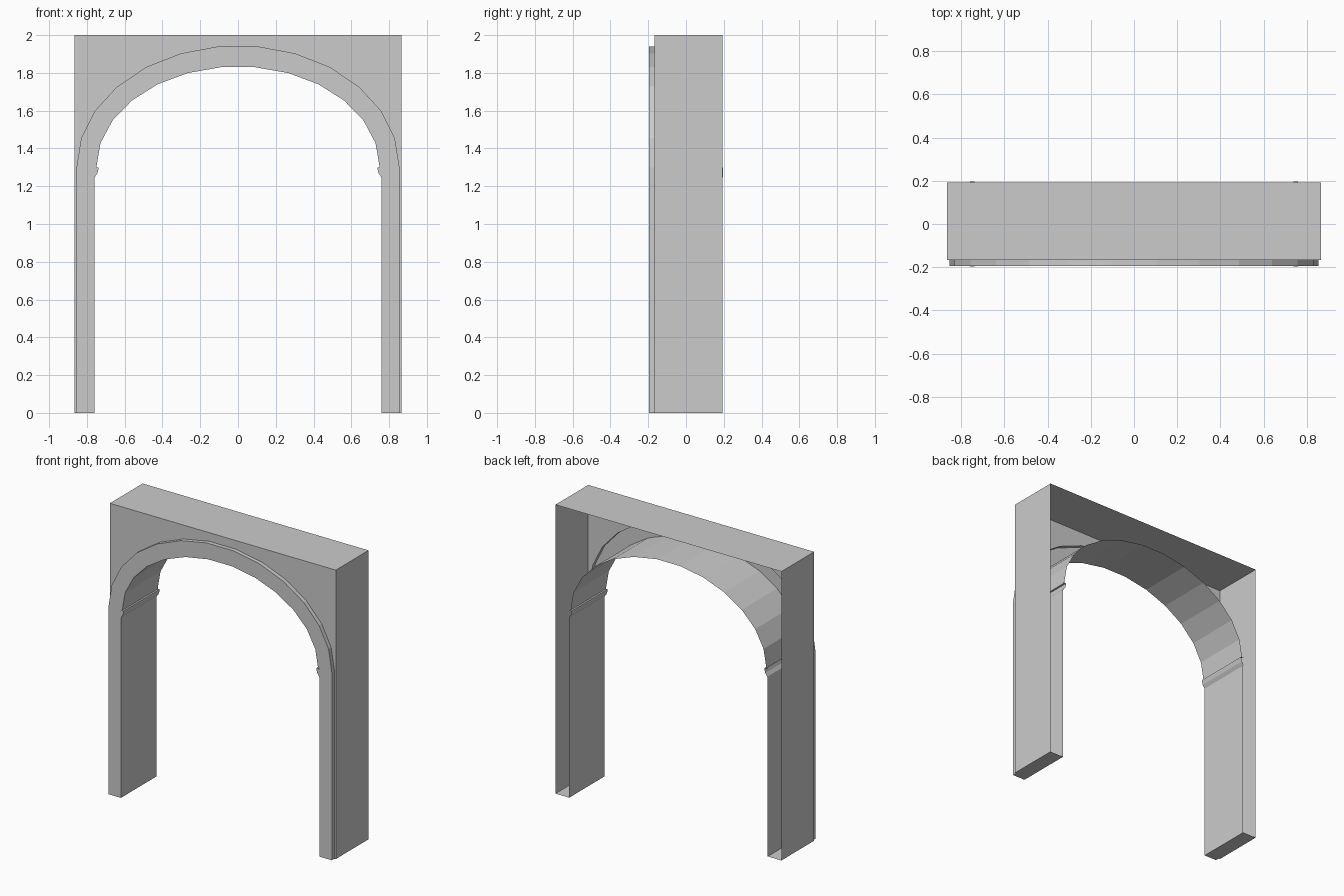
import bpy
from math import sin, cos, pi

if "Cube" in bpy.data.objects:
    bpy.data.objects.remove(bpy.data.objects["Cube"])

W, H = 0.865, 2.0                       # half width and height of the block
Y_BAND, Y_WALL, Y_BACK = -0.195, -0.166, 0.192
SPRING, N = 1.30, 13                    # springing height, arch segments


def make(name, verts, faces):
    me = bpy.data.meshes.new(name)
    me.from_pydata(verts, [], faces)
    ob = bpy.data.objects.new(name, me)
    bpy.context.collection.objects.link(ob)
    return ob


def plate(name, pts, y):
    """Flat polygon (x, z) facing the front."""
    return make(name, [(x, y, z) for x, z in pts], [list(range(len(pts)))])


def strip(name, pts, y0, y1):
    """Open path (x, z) swept along y."""
    n = len(pts)
    verts = [(x, y0, z) for x, z in pts] + [(x, y1, z) for x, z in pts]
    return make(name, verts, [(i, i + 1, n + i + 1, n + i) for i in range(n - 1)])


def arch(jamb, a, b):
    """Left jamb, elliptical arch, mirrored right jamb."""
    curve = [(-a * cos(pi * i / N), SPRING + b * sin(pi * i / N)) for i in range(N + 1)]
    return [(-x, z) for x, z in jamb] + curve + [(x, z) for x, z in reversed(jamb)]


outer = arch([(0.855, 0)], 0.855, 0.645)
# jamb with small impost moulding projecting into the opening
imposts = [(0.76, 0), (0.76, 1.245), (0.745, 1.268), (0.738, 1.292), (0.738, 1.3)]
inner = arch(imposts, 0.75, 0.534)
block = [(-W, 0), (-W, H), (W, H), (W, 0)]

# outer sides and top; back stays open
strip("block_sides", block, Y_WALL, Y_BACK)
# front wall with arched hole
plate("front_wall", outer + block[::-1], Y_WALL)
# raised arch band and its rim
strip("band_rim", outer, Y_BAND, Y_WALL)
plate("arch_band", inner + outer[::-1], Y_BAND)
# underside of the arch and jambs
strip("arch_soffit", inner[::-1], Y_BAND, Y_BACK)
# feet
for side, (xa, xb) in {"left": (-0.76, -0.855), "right": (0.855, 0.76)}.items():
    strip(side + "_foot", [(xa, 0), (xb, 0)], Y_BAND, Y_BACK)
for side, (xa, xb) in {"left": (-0.855, -W), "right": (W, 0.855)}.items():
    strip(side + "_foot_edge", [(xa, 0), (xb, 0)], Y_WALL, Y_BACK)
# impost ends, slightly proud of the band front and soffit back
for s in (-1, 1):
    p = [(s * x, z) for x, z in imposts[1:]] + [(s * 0.76, 1.3)]
    if s > 0:
        p = p[::-1]
    name = "left_impost" if s < 0 else "right_impost"
    plate(name + "_front", p, Y_BAND - 0.002)
    strip(name + "_lip", p[::-1], Y_BAND - 0.002, Y_BAND)
    strip(name + "_back_lip", p[::-1], Y_BACK, Y_BACK + 0.005)
